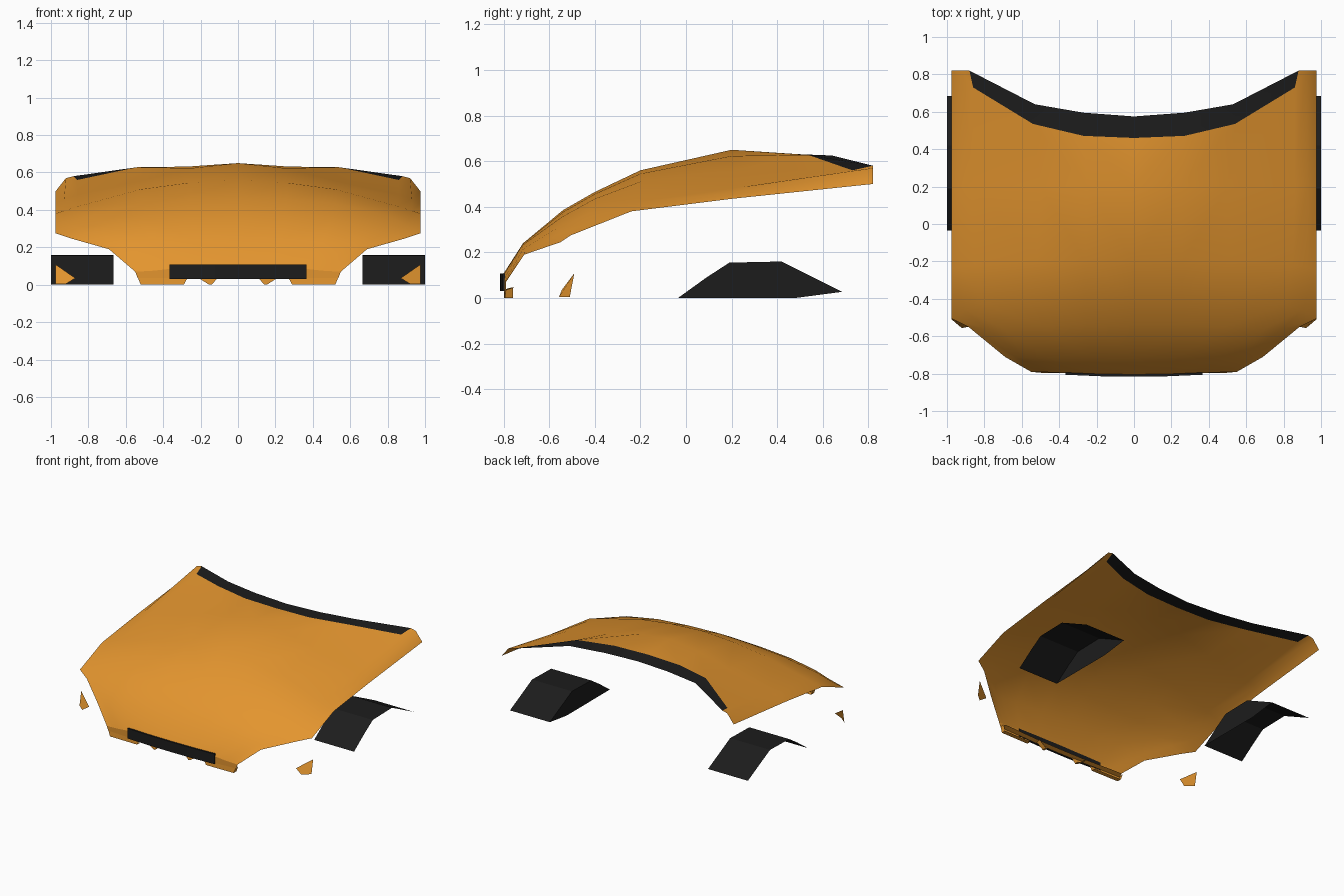
import bpy, math

if "Cube" in bpy.data.objects:
    bpy.data.objects.remove(bpy.data.objects["Cube"])


def material(name, color):
    m = bpy.data.materials.new(name)
    m.diffuse_color = color
    m.use_nodes = True
    m.node_tree.nodes["Principled BSDF"].inputs["Base Color"].default_value = m.diffuse_color
    return m


ORANGE = material("orange_paint", (0.77, 0.30, 0.028, 1))
BLACK = material("black_trim", (0.012, 0.012, 0.012, 1))


def part(name, verts, faces, mat, angle=30):
    """Mesh for the +x side, mirrored to -x."""
    me = bpy.data.meshes.new(name)
    me.from_pydata(verts, [], faces)
    me.materials.append(mat)
    me.shade_smooth()
    me.set_sharp_from_angle(angle=math.radians(angle))
    ob = bpy.data.objects.new(name, me)
    bpy.context.collection.objects.link(ob)
    mod = ob.modifiers.new("Mirror", "MIRROR")
    mod.merge_threshold = 0.0005
    return ob


def loft(rows):
    """Vertices and quads bridging equal-length rows of points."""
    n = len(rows[0])
    verts = [p for r in rows for p in r]
    faces = [(i * n + j, i * n + j + 1, (i + 1) * n + j + 1, (i + 1) * n + j)
             for i in range(len(rows) - 1) for j in range(n - 1)]
    return verts, faces


# Hood guide lines, front to rear, from the centre out to the side edge
centre = [(0, -.805, .10), (0, -.715, .24), (0, -.54, .385), (0, -.40, .465),
          (0, -.20, .56), (0, .20, .65), (0, .46, .633)]
crown = [(.36, -.797, .085), (.45, -.72, .23), (.50, -.545, .355), (.52, -.40, .435),
         (.52, -.20, .51), (.50, .20, .56), (.54, .535, .628)]
shoulder = [(.45, -.793, .075), (.58, -.715, .215), (.70, -.56, .31), (.80, -.43, .37),
            (.85, -.22, .42), (.86, .20, .48), (.86, .73, .56)]
ridge = [(.50, -.791, .072), (.635, -.71, .203), (.80, -.557, .28), (.90, -.46, .318),
         (.93, -.23, .395), (.93, .20, .458), (.92, .82, .57)]
edge = [(.55, -.79, .07), (.69, -.71, .19), (.885, -.55, .245), (.975, -.505, .275),
        (.975, -.24, .38), (.975, .20, .435), (.975, .82, .50)]

# Extra line halfway between centre and crown, lifted a little
mid = []
for a, b in zip(centre, crown):
    x, y, z = ((p + q) / 2 for p, q in zip(a, b))
    mid.append((x, y - .35 * (b[1] - a[1]), z + .2 * (a[2] - b[2])))

rows = [list(r) for r in zip(centre, mid, crown, shoulder, ridge, edge)]
verts, faces = loft(rows)
# Rear corner fills the gap beside the windscreen strip
corner = (.88, .82, .58)
verts.append(corner)
last = (len(rows) - 1) * 6
faces.append((last + 3, last + 4, len(verts) - 1))
part("hood", verts, faces, ORANGE, angle=40)

# Black strip along the rear edge of the hood
strip_rear = [(0, .575, .625), (.27, .595, .625), (.53, .64, .625), corner]
part("rear_strip", *loft([rows[-1][:4], strip_rear]), BLACK)

# Lip below the front edge of the hood, folded back underneath
lip_top = rows[0]
lip_low = [(x * .975, y, .035) for x, y, z in lip_top]
lip_back = [(x * .95, y + .035, .045) for x, y, z in lip_top]
part("front_lip", *loft([lip_top, lip_low, lip_back]), ORANGE)

# Tabs hanging under the lip
for i, (a, b, c, d) in enumerate([(.27, .535, .52, .29), (.11, .21, .155, .14)]):
    top = [(a, -.798, .036), (b, -.79, .036)]
    low = [(d, -.798, 0), (c, -.795, 0)]
    back = [(d, -.765, 0), (c, -.76, 0)]
    up = [(a, -.765, .045), (b, -.76, .045)]
    v, f = loft([top, low, back])
    v += up
    f.append((1, 3, 5, 7))
    part("lip_tab_%d" % (i + 1), v, f, ORANGE)

# Black plate across the nose
front = [[(0, -.816, z), (.18, -.814, z), (.365, -.806, z)] for z in (.03, .107)]
back = [[(x, y + .012, z) for x, y, z in r] for r in front]
v, f = loft([front[0], front[1], back[1], back[0], front[0]])
f.append((2, 5, 8, 11))
part("nose_plate", v, f, BLACK)

# Wheel arch liners: folded sheet with an inner wall
arch = [(-.035, 0), (.09, .09), (.19, .155), (.42, .16), (.685, .027)]
outer = [(1.0, y, z) for y, z in arch]
inner = [(.665, y, z) for y, z in arch]
v, f = loft([inner, outer])
v.append((.665, .48, 0))
f.append((0, 1, 2, 3, 4, len(v) - 1))
part("wheel_arch_liner", v, f, BLACK, angle=20)

# Small loose corner panels
part("corner_panel",
     [(.975, -.49, .108), (.87, -.545, .035), (.92, -.557, .004), (.975, -.51, .004)],
     [(0, 1, 2, 3)], ORANGE)
